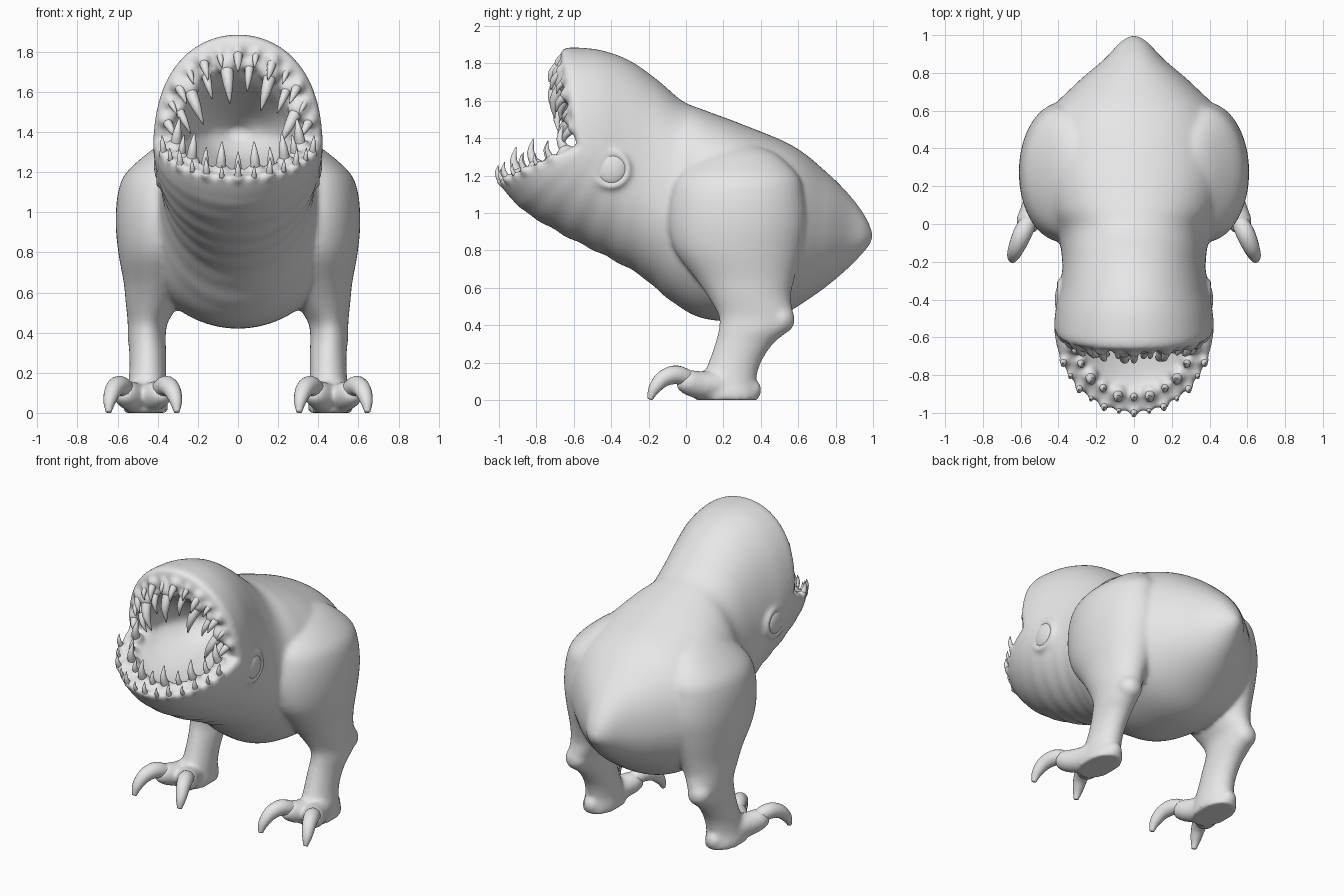
import bpy, bmesh
from math import sin, cos, pi, radians
from mathutils import Vector

cube = bpy.data.objects.get("Cube")
if cube:
    bpy.data.objects.remove(cube, do_unlink=True)

skin = bpy.data.materials.new("grey_skin")
skin.use_nodes = True
skin.diffuse_color = (0.8, 0.8, 0.8, 1)
skin.node_tree.nodes["Principled BSDF"].inputs["Base Color"].default_value = (0.8, 0.8, 0.8, 1)


def finish(name, bm):
    """Turn a bmesh into a smooth object with the skin material."""
    bmesh.ops.recalc_face_normals(bm, faces=bm.faces)
    mesh = bpy.data.meshes.new(name)
    bm.to_mesh(mesh)
    bm.free()
    mesh.materials.append(skin)
    for poly in mesh.polygons:
        poly.use_smooth = True
    obj = bpy.data.objects.new(name, mesh)
    bpy.context.scene.collection.objects.link(obj)
    return obj


def loft(bm, rings, closed=False):
    """Skin rings of points; cap both ends, or join them if closed."""
    rows = [[bm.verts.new(p) for p in ring] for ring in rings]
    for a, b in zip(rows, rows[1:] + (rows[:1] if closed else [])):
        for i in range(len(a)):
            j = (i + 1) % len(a)
            bm.faces.new((a[i], a[j], b[j], b[i]))
    if not closed:
        bm.faces.new(rows[0][::-1])
        bm.faces.new(rows[-1])


def spline(rows, steps):
    """Catmull-Rom interpolation of equally long tuples."""
    out = []
    for i in range(len(rows) - 1):
        p0, p1 = rows[max(i - 1, 0)], rows[i]
        p2, p3 = rows[i + 1], rows[min(i + 2, len(rows) - 1)]
        for k in range(steps):
            t = k / steps
            out.append(tuple(
                b + t * (c - a) / 2 + t * t * (a - 2.5 * b + 2 * c - d / 2)
                + t ** 3 * (3 * b - 3 * c + d - a) / 2
                for a, b, c, d in zip(p0, p1, p2, p3)))
    return out + [tuple(rows[-1])]


def tube(bm, points, sides=10, steps=4):
    """Tapered tube through (x, y, z, radius) points."""
    path = spline(points, steps)
    centres = [Vector(p[:3]) for p in path]
    rings = []
    for i, c in enumerate(centres):
        d = centres[min(i + 1, len(path) - 1)] - centres[max(i - 1, 0)]
        u = d.cross(Vector((1, 0.3, 0.1))).normalized()
        v = d.cross(u).normalized()
        rings.append([c + path[i][3] * (u * cos(2 * pi * k / sides) + v * sin(2 * pi * k / sides))
                      for k in range(sides)])
    loft(bm, rings)


def ball(bm, centre, radius, scale=(1, 1, 1)):
    made = bmesh.ops.create_uvsphere(bm, u_segments=24, v_segments=14, radius=radius)
    for v in made["verts"]:
        v.co = Vector(centre) + Vector(a * b for a, b in zip(v.co, scale))


def body_point(row, a, fold=0):
    """Point on a bent cross-section given by its top, side and bottom."""
    ty, tz, sy, sz, by, bz, w = row
    ey, ez = (ty, tz) if sin(a) > 0 else (by, bz)
    f = 1 + fold * max(0, 0.3 - sin(a))
    k = abs(sin(a)) * f
    # the upper half is slightly fuller than an ellipse
    c = cos(a) * f * (1 + .1 * max(0, sin(a)) ** 2)
    return Vector((w * c, sy + (ey - sy) * k, sz + (ez - sz) * k))


# Cross-sections from tail to lips, then back into the throat:
# top y z, side y z, bottom y z, half width
outside = [
    (.995, .90, .995, .87, .99, .84, .025),
    (.96, .98, .955, .87, .94, .78, .08),
    (.88, 1.09, .87, .87, .85, .69, .16),
    (.75, 1.22, .73, .88, .70, .57, .32),
    (.57, 1.36, .55, .91, .50, .45, .48),
    (.30, 1.475, .30, .95, .30, .42, .52),
    (.10, 1.55, .08, .98, .08, .44, .475),
    (-.02, 1.60, -.06, 1.0, -.08, .53, .405),
    (-.15, 1.71, -.20, 1.1, -.25, .67, .38),
    (-.30, 1.815, -.33, 1.2, -.45, .78, .39),
    (-.45, 1.87, -.45, 1.28, -.65, .88, .415),
    (-.58, 1.885, -.53, 1.33, -.85, 1.0, .422),
    (-.65, 1.88, -.565, 1.35, -.955, 1.1, .418),
]
rim = (-.67, 1.845, -.585, 1.36, -.99, 1.17, .395)
gum = (-.66, 1.74, -.575, 1.36, -.905, 1.2, .32)
inside = [
    rim, gum,
    (-.59, 1.66, -.54, 1.36, -.78, 1.19, .275),
    (-.47, 1.58, -.46, 1.37, -.60, 1.21, .24),
    (-.33, 1.49, -.33, 1.38, -.38, 1.27, .15),
    (-.24, 1.42, -.24, 1.39, -.25, 1.36, .04),
]

STEPS = 6
body = bmesh.new()
rings = []
for n, row in enumerate(spline(outside + inside, STEPS)):
    t = n / STEPS
    # throat folds fade in behind the jaw and stop before the lip
    fold = .008 * sin(9 * t) * sin(pi * (t - 6.5) / 5.5) if 6.5 < t < 12 else 0
    rings.append([body_point(row, 2 * pi * i / 64, fold) for i in range(64)])
loft(body, rings)

# Leg sections: height, centre x y, radius x y
leg = [
    (1.36, .29, .28, .05, .10),
    (1.31, .32, .28, .11, .21),
    (1.20, .365, .28, .19, .32),
    (1.10, .378, .275, .22, .355),
    (.95, .38, .275, .23, .37),
    (.80, .39, .28, .207, .34),
    (.65, .405, .315, .165, .265),
    (.55, .425, .34, .135, .22),
    (.45, .45, .375, .10, .20),
    (.38, .455, .365, .095, .19),
    (.30, .45, .31, .092, .155),
    (.20, .45, .26, .092, .14),
    (.10, .455, .225, .10, .15),
    (.04, .46, .22, .11, .17),
    (0, .46, .22, .11, .17),
]
claws, eyes = bmesh.new(), bmesh.new()
for side in (1, -1):
    loft(body, [[(side * (x + rx * cos(a)), y + ry * sin(a), z)
                 for a in (2 * pi * i / 40 for i in range(40))]
                for z, x, y, rx, ry in spline(leg, 4)])
    # hock and heel bumps
    ball(body, (side * .46, .505, .43), .078)
    ball(body, (side * .46, .35, .055), .055)
    # two toes, each with a hooked claw
    for lean in (1, -1):
        def at(dx, y, z, r):
            return (side * (.475 + lean * dx), y, z, r)
        tube(body, [at(.01, .22, .08, .07), at(.05, .08, .08, .075),
                    at(.09, 0, .10, .065), at(.105, -.03, .115, .042)], 16)
        tube(claws, [at(.08, .02, .11, .046), at(.115, -.05, .135, .05),
                     at(.145, -.12, .115, .044), at(.165, -.17, .06, .032),
                     at(.17, -.193, .004, .014)], 14, 5)
    # eye sunk into the head, with a raised lid around it
    ball(eyes, (side * .389, -.40, 1.235), .083, (.36, 1, 1))
    loft(body, [[(side * (.39 + .022 * cos(b)),
                  -.40 + (.092 + .018 * sin(b)) * cos(a),
                  1.235 + (.092 + .018 * sin(b)) * sin(a))
                 for b in (2 * pi * j / 10 for j in range(10))]
                for a in (2 * pi * i / 36 for i in range(36))], closed=True)

# Teeth: swollen gum at the root, slightly hooked cone above it
teeth = bmesh.new()


def tooth(root, direction, length, radius):
    d = Vector(direction).normalized()
    hook = Vector((0, -.15 * length, 0))
    ball(body, root, radius * 1.5)
    points = [(root, radius), (root + d * length * .5 + hook, radius * .7),
              (root + d * length, radius * .1)]
    tube(teeth, [(*p, r) for p, r in points], 10, 3)


def tooth_row(section, start, end, count, length, radius, lean):
    for i in range(count):
        a = radians(start + (end - start) * i / (count - 1))
        grow = 1 + .18 * cos(i * pi)
        x, y, z = lean
        tooth(body_point(section, a), (x * cos(a), y, z), length * grow, radius * grow)


# the outer upper row sits inside a bare lip
lip = (-.67, 1.80, -.58, 1.37, -.96, 1.18, .365)
tooth_row(lip, 12, 168, 13, .10, .022, (-.45, -.5, -.8))
tooth_row(gum, 24, 156, 8, .17, .03, (-.5, -.25, -.9))
tooth_row(rim, -20, -160, 13, .075, .016, (.1, -.15, 1))
tooth_row(gum, -12, -168, 11, .125, .025, (-.15, -.1, 1))

# Blend torso, legs, toes, eyelids and gums into one skin
skin_obj = finish("body", body)
remesh = skin_obj.modifiers.new("blend", "REMESH")
remesh.mode = "VOXEL"
remesh.voxel_size = .014
remesh.use_smooth_shade = True
relax = skin_obj.modifiers.new("relax", "SMOOTH")
relax.factor = .5
relax.iterations = 8

finish("claws", claws)
finish("teeth", teeth)
finish("eyes", eyes)
